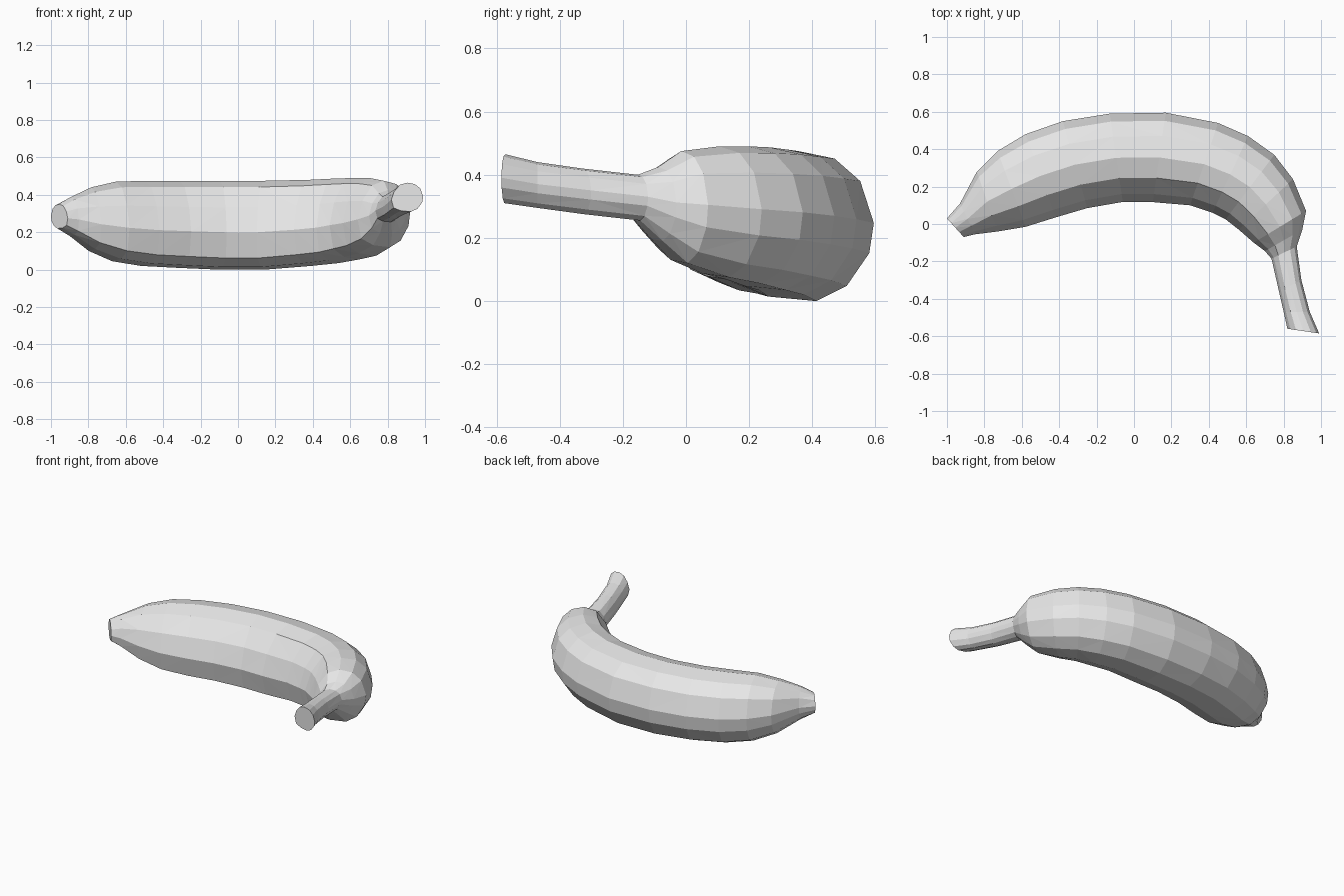
import bpy
import bmesh
from mathutils import Vector

# Remove the default object only
default = bpy.data.objects.get("Cube")
if default:
    bpy.data.objects.remove(default, do_unlink=True)


def make_material(name, rgb):
    material = bpy.data.materials.new(name)
    material.use_nodes = True
    colour = (*rgb, 1.0)
    material.diffuse_color = colour
    shader = material.node_tree.nodes["Principled BSDF"]
    shader.inputs["Base Color"].default_value = colour
    shader.inputs["Roughness"].default_value = 0.8
    return material


# Fruit cross-section: fraction across (inner to outer curve), fraction up
SECTION = [(0, .42), (.09, .7), (.27, .93), (.5, 1), (.74, .95), (.91, .8),
           (1, .52), (.97, .32), (.82, .1), (.62, 0), (.3, .03), (.07, .13)]

# Stations along the fruit: outer x, outer y, inner x, inner y, bottom, top
BODY = [
    (-1, .03, -.91, -.07, .22, .35),
    (-.93, .11, -.85, -.055, .18, .39),
    (-.84, .28, -.73, -.04, .1, .44),
    (-.73, .39, -.58, -.015, .045, .47),
    (-.58, .48, -.42, .035, .02, .475),
    (-.38, .55, -.25, .085, .01, .475),
    (-.13, .59, -.06, .118, 0, .475),
    (.17, .595, .1, .117, 0, .475),
    (.45, .54, .3, .1, .02, .48),
    (.61, .47, .42, .06, .035, .487),
    (.75, .37, .49, .025, .055, .49),
    (.85, .24, .56, -.03, .075, .49),
    (.92, .07, .64, -.1, .12, .475),
    (.9, -.03, .7, -.145, .19, .425),
]
STEM = [
    (.87, -.12, .735, -.185, .255, .4),
    (.895, -.3, .775, -.36, .275, .42),
    (.94, -.47, .8, -.47, .295, .44),
    (.99, -.585, .82, -.56, .31, .465),
]


def ring_points(station):
    """Place the cross-section between the inner and outer curves."""
    ox, oy, ix, iy, low, high = station
    inner, outer = Vector((ix, iy, low)), Vector((ox, oy, low))
    for across, up in SECTION:
        yield inner.lerp(outer, across) + Vector((0, 0, up * (high - low)))


def loft(name, stations, material):
    """Bridge a chain of rings and close both ends."""
    bm = bmesh.new()
    rings = [[bm.verts.new(p) for p in ring_points(s)] for s in stations]
    count = len(SECTION)
    for first, second in zip(rings, rings[1:]):
        for i in range(count):
            j = (i + 1) % count
            bm.faces.new((first[i], first[j], second[j], second[i]))
    bm.faces.new(rings[0])
    bm.faces.new(rings[-1])
    # Split into flat triangles for a faceted skin
    bmesh.ops.triangulate(bm, faces=bm.faces[:], quad_method='SHORT_EDGE')
    bmesh.ops.recalc_face_normals(bm, faces=bm.faces[:])
    mesh = bpy.data.meshes.new(name)
    bm.to_mesh(mesh)
    bm.free()
    mesh.materials.append(material)
    obj = bpy.data.objects.new(name, mesh)
    bpy.context.collection.objects.link(obj)
    return obj


# Curved fruit with its blunt tip, pinched neck and stem in one skin
grey = make_material("plain grey", (.8, .8, .8))
loft("banana_fruit_and_stem", BODY + STEM, grey)
